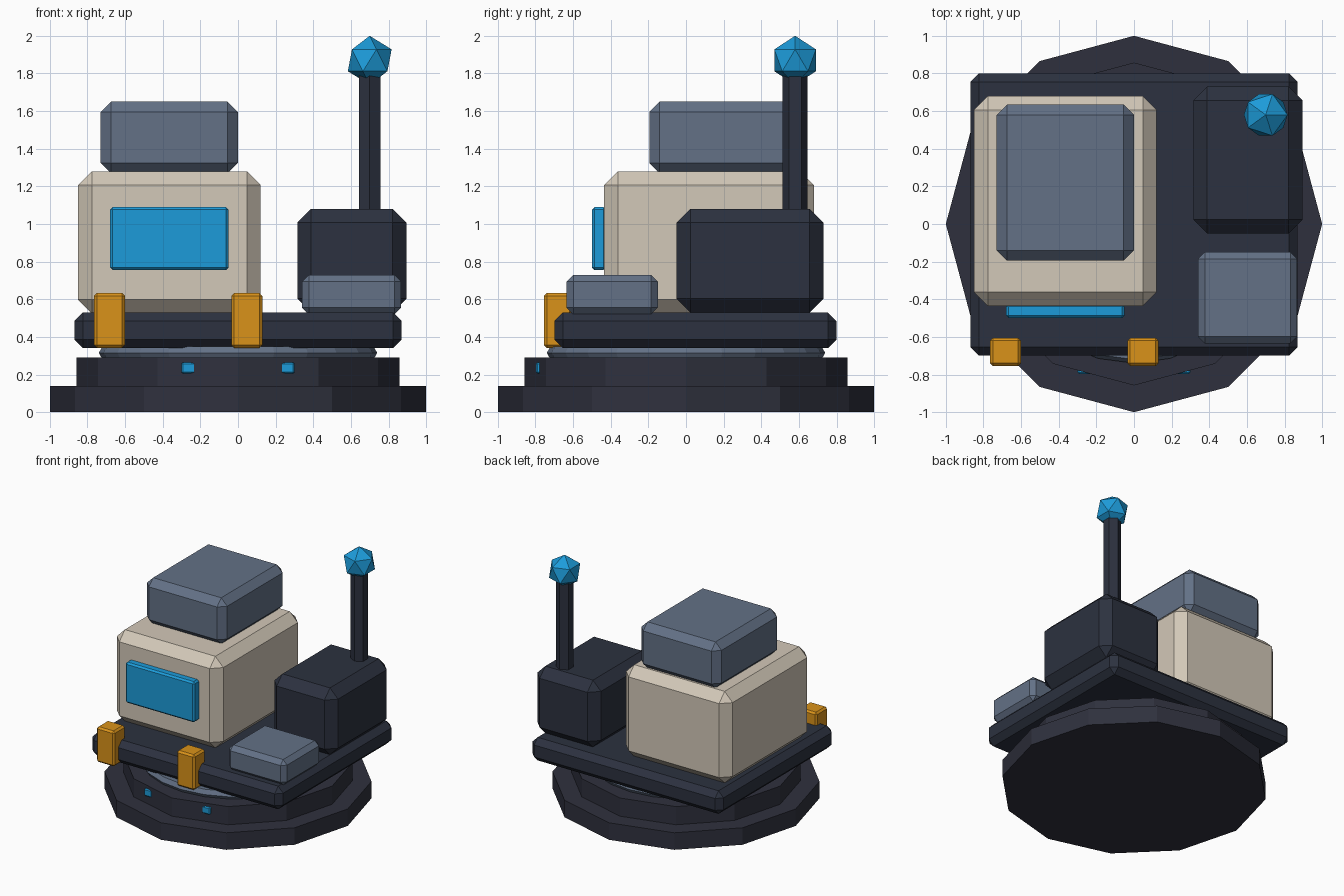
import bpy, bmesh, math
from mathutils import Matrix, Vector

if "Cube" in bpy.data.objects:
    bpy.data.objects.remove(bpy.data.objects["Cube"])


def material(name, rgb):
    m = bpy.data.materials.new(name)
    m.diffuse_color = (*rgb, 1)
    m.use_nodes = True
    m.node_tree.nodes["Principled BSDF"].inputs["Base Color"].default_value = m.diffuse_color
    return m


NAVY = material("navy", (0.025, 0.031, 0.050))
CHARCOAL = material("charcoal", (0.028, 0.030, 0.047))
BEIGE = material("beige", (0.65, 0.58, 0.48))
SLATE = material("slate", (0.125, 0.165, 0.24))
BLUE = material("blue", (0.012, 0.33, 0.70))
ORANGE = material("orange", (0.70, 0.29, 0.01))


def finish(bm, name, mat):
    bmesh.ops.recalc_face_normals(bm, faces=bm.faces)
    me = bpy.data.meshes.new(name)
    bm.to_mesh(me)
    bm.free()
    me.materials.append(mat)
    ob = bpy.data.objects.new(name, me)
    bpy.context.collection.objects.link(ob)
    return ob


def block(name, x, y, z, chamfer, mat):
    """Chamfered box given its (min, max) on each axis."""
    lo, hi = Vector((x[0], y[0], z[0])), Vector((x[1], y[1], z[1]))
    bm = bmesh.new()
    bmesh.ops.create_cube(bm, size=1)
    bmesh.ops.scale(bm, vec=hi - lo, verts=bm.verts)
    bmesh.ops.translate(bm, vec=(lo + hi) / 2, verts=bm.verts)
    bmesh.ops.bevel(bm, geom=bm.edges[:], offset=chamfer, segments=1,
                    affect='EDGES', profile=0.5)
    return finish(bm, name, mat)


def cylinder(name, x, y, z0, z1, radius, sides, mat):
    bm = bmesh.new()
    bmesh.ops.create_cone(bm, cap_ends=True, segments=sides, radius1=radius,
                          radius2=radius, depth=z1 - z0,
                          matrix=Matrix.Translation((x, y, (z0 + z1) / 2)))
    return finish(bm, name, mat)


# Stepped twelve-sided base
cylinder("base_lower", 0, 0, 0, 0.14, 1.0, 12, CHARCOAL)
cylinder("base_upper", 0, 0, 0.14, 0.29, 0.858, 12, CHARCOAL)

# Turntable ring between base and deck
bpy.ops.mesh.primitive_torus_add(location=(0, 0, 0.315), major_radius=0.70,
                                 minor_radius=0.04, major_segments=24,
                                 minor_segments=6)
ring = bpy.context.object
ring.name = "turntable_ring"
ring.data.materials.append(SLATE)

# Deck and the blocks standing on it
block("deck", (-0.87, 0.87), (-0.70, 0.80), (0.34, 0.53), 0.046, NAVY)
block("cabin", (-0.85, 0.12), (-0.435, 0.68), (0.525, 1.28), 0.073, BEIGE)
block("roof_unit", (-0.73, 0.0), (-0.195, 0.635), (1.27, 1.65), 0.055, SLATE)
block("window", (-0.68, -0.05), (-0.50, -0.425), (0.755, 1.09), 0.014, BLUE)
block("engine_box", (0.315, 0.895), (-0.05, 0.73), (0.53, 1.08), 0.073, NAVY)
block("storage_box", (0.34, 0.867), (-0.635, -0.15), (0.52, 0.73), 0.036, SLATE)

# Front brackets
for side, x in (("left", -0.683), ("right", 0.047)):
    block(f"bracket_{side}", (x - 0.082, x + 0.082), (-0.755, -0.605),
          (0.342, 0.633), 0.015, ORANGE)

# Small lights set into the base
for side, x in (("left", -0.263), ("right", 0.263)):
    block(f"base_light_{side}", (x - 0.037, x + 0.037), (-0.797, -0.74),
          (0.205, 0.265), 0.008, BLUE)

# Mast and beacon
cylinder("mast", 0.70, 0.58, 1.05, 1.80, 0.066, 6, NAVY)
bm = bmesh.new()
bmesh.ops.create_icosphere(bm, subdivisions=1, radius=0.13,
                           matrix=Matrix.Translation((0.70, 0.58, 1.87)))
finish(bm, "beacon", BLUE)
